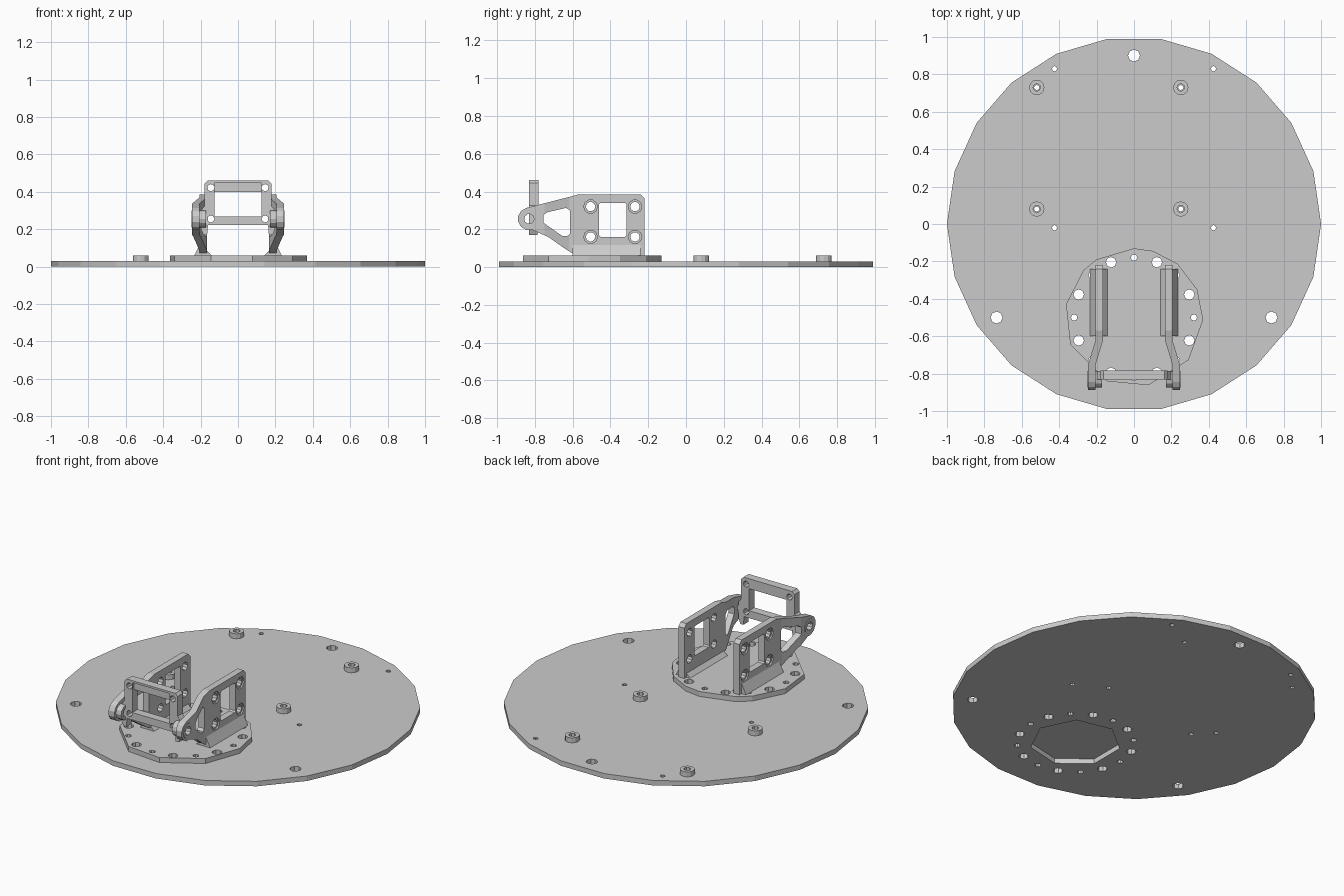
import bpy, bmesh
from math import cos, sin, pi, radians
from mathutils import Matrix, Vector

if "Cube" in bpy.data.objects:
    bpy.data.objects.remove(bpy.data.objects["Cube"])

grey = bpy.data.materials.new("plain grey")
grey.use_nodes = True
grey.diffuse_color = (0.6, 0.6, 0.6, 1)
grey.node_tree.nodes["Principled BSDF"].inputs["Base Color"].default_value = (0.6, 0.6, 0.6, 1)


def finish(name, bm):
    bmesh.ops.recalc_face_normals(bm, faces=bm.faces)
    mesh = bpy.data.meshes.new(name)
    bm.to_mesh(mesh)
    bm.free()
    mesh.materials.append(grey)
    ob = bpy.data.objects.new(name, mesh)
    bpy.context.collection.objects.link(ob)
    return ob


def prism(bm, outline, lo, hi, axis="z"):
    """Extrude a 2D outline along an axis: z -> (x, y), x -> (y, z), y -> (x, z)."""
    place = {"z": lambda a, b, h: (a, b, h),
             "x": lambda a, b, h: (h, a, b),
             "y": lambda a, b, h: (a, h, b)}[axis]
    rings = [[bm.verts.new(place(a, b, h)) for a, b in outline] for h in (lo, hi)]
    bm.faces.new(rings[0])
    bm.faces.new(rings[1][::-1])
    n = len(outline)
    for i in range(n):
        j = (i + 1) % n
        bm.faces.new((rings[0][i], rings[0][j], rings[1][j], rings[1][i]))


def circle(a, b, r, n=10):
    return [(a + r * cos(2 * pi * i / n), b + r * sin(2 * pi * i / n)) for i in range(n)]


def rect(a0, a1, b0, b1, c=0.0):
    if not c:
        return [(a0, b0), (a1, b0), (a1, b1), (a0, b1)]
    return [(a0 + c, b0), (a1 - c, b0), (a1, b0 + c), (a1, b1 - c),
            (a1 - c, b1), (a0 + c, b1), (a0, b1 - c), (a0, b0 + c)]


def cut(ob, pieces):
    """Subtract a list of (outline, lo, hi, axis) prisms."""
    for piece in pieces:
        bm = bmesh.new()
        prism(bm, *piece)
        cutter = finish("cutter", bm)
        cutter.hide_render = True
        mod = ob.modifiers.new("cut", "BOOLEAN")
        mod.operation = "DIFFERENCE"
        mod.solver = "EXACT"
        mod.object = cutter
        bpy.context.view_layer.objects.active = ob
        bpy.ops.object.modifier_apply(modifier=mod.name)
        bpy.data.objects.remove(cutter)


def solid(name, *pieces):
    bm = bmesh.new()
    for piece in pieces:
        prism(bm, *piece)
    return finish(name, bm)


# Bolt circle shared by the plate and the turntable
CY = -0.5
ring = []
for k in range(16):
    a = k * pi / 8
    r = 0.028 if k % 2 else 0.017
    ring.append((circle(0.32 * cos(a), CY + 0.32 * sin(a), r, 8), -0.1, 0.2, "z"))

# Round plate with its holes
plate = solid("base_plate", (circle(0, 0, 1, 22), 0, 0.03))
bosses = [(x, y) for x in (-0.52, 0.25) for y in (0.08, 0.73)]
holes = [(0, 0.9, 0.032), (0.735, CY, 0.032), (-0.735, CY, 0.032)]
holes += [(x, y, 0.014) for x in (-0.425, 0.425) for y in (-0.02, 0.83)]
holes += [(x, y, 0.014) for x, y in bosses]
cut(plate, [(circle(x, y, r, 8), -0.1, 0.2, "z") for x, y, r in holes]
    + ring + [(circle(0, CY, 0.25, 7), -0.1, 0.2, "z")])

# Standoff bosses
for i, (x, y) in enumerate(bosses):
    boss = solid("standoff_%d" % (i + 1), (circle(x, y, 0.041, 12), 0.03, 0.06))
    cut(boss, [(circle(x, y, 0.02, 8), 0, 0.1, "z")])

# Uneven faceted turntable disc
angles = (90, 74, 51, 24, -2, -38, -78, -113, -157, -191, -223, -237)
disc = [(0.37 * cos(radians(a)), CY + 0.37 * sin(radians(a))) for a in angles]
cut(solid("turntable", (disc, 0.03, 0.06)), ring)

# Side arms: flat profile, cut-outs, then the front end is offset outwards
PY, PZ = -0.83, 0.255
tip = [(PY + 0.06 * cos(radians(a)), PZ + 0.06 * sin(radians(a)))
       for a in range(105, 300, 30)]
profile = [(-0.22, 0.055), (-0.22, 0.365), (-0.24, 0.385), (-0.57, 0.385), (-0.6, 0.376)]
profile += tip + [(-0.73, 0.16), (-0.63, 0.09), (-0.57, 0.055)]
window = [(-0.755, 0.235), (-0.755, 0.275), (-0.735, 0.29), (-0.635, 0.313), (-0.615, 0.3),
          (-0.615, 0.175), (-0.63, 0.163), (-0.655, 0.165)]
bolts = [(y, z) for y in (-0.505, -0.27) for z in (0.16, 0.32)]
for name, s in (("left", 1), ("right", -1)):
    arm = solid(name + "_arm", (profile, 0.165, 0.205, "x"))
    cut(arm, [(window, 0, 0.5, "x"), (rect(-0.46, -0.315, 0.16, 0.34, 0.008), 0, 0.5, "x"),
              (circle(PY, PZ, 0.028), 0, 0.5, "x")]
        + [(circle(y, z, 0.025), 0, 0.5, "x") for y, z in bolts]
        + [(circle(y, z, 0.036), 0.196, 0.5, "x") for y, z in bolts])
    bm = bmesh.new()
    bm.from_mesh(arm.data)
    for y in (-0.62, -0.75):
        bmesh.ops.bisect_plane(bm, geom=bm.verts[:] + bm.edges[:] + bm.faces[:],
                               plane_co=Vector((0, y, 0)), plane_no=Vector((0, 1, 0)))
    for v in bm.verts:
        v.co.x += 0.04 * min(1, max(0, (-0.62 - v.co.y) / 0.13))
        v.co.x *= s
    bmesh.ops.recalc_face_normals(bm, faces=bm.faces)
    bm.to_mesh(arm.data)
    bm.free()

    # Pivot hub ring on the arm tip
    hub = solid(name + "_pivot_hub", (circle(PY, PZ, 0.045, 12), s * 0.17, s * 0.248, "x"))
    cut(hub, [(circle(PY, PZ, 0.026), -0.5, 0.5, "x")])

    # Sloped foot joining the arm to the turntable
    foot = [(s * x, z) for x, z in ((0.14, 0.058), (0.166, 0.085), (0.166, 0.1),
                                    (0.204, 0.12), (0.235, 0.058))]
    solid(name + "_arm_foot", (foot, -0.6, -0.24, "y"))

    # Ear of the tilting frame beside the pivot
    ear = [(s * x, z) for x, z in ((0.16, 0.23), (0.165, 0.17), (0.185, 0.17),
                                   (0.198, 0.2), (0.198, 0.3), (0.175, 0.33), (0.16, 0.33))]
    solid(name + "_frame_ear", (ear, -0.832, -0.785, "y"))

# Tilting frame with an open centre, recessed top bar and corner holes
frame = solid("tilt_frame", (rect(-0.178, 0.178, 0.222, 0.46, 0.015), -0.832, -0.782, "y"))
cut(frame, [(rect(-0.125, 0.125, 0.267, 0.4), -1, 0, "y"),
            (rect(-0.125, 0.125, 0.39, 0.448), -1, -0.815, "y")]
    + [(circle(x, z, 0.019, 8), -1, 0, "y") for x in (-0.145, 0.145) for z in (0.255, 0.422)])
